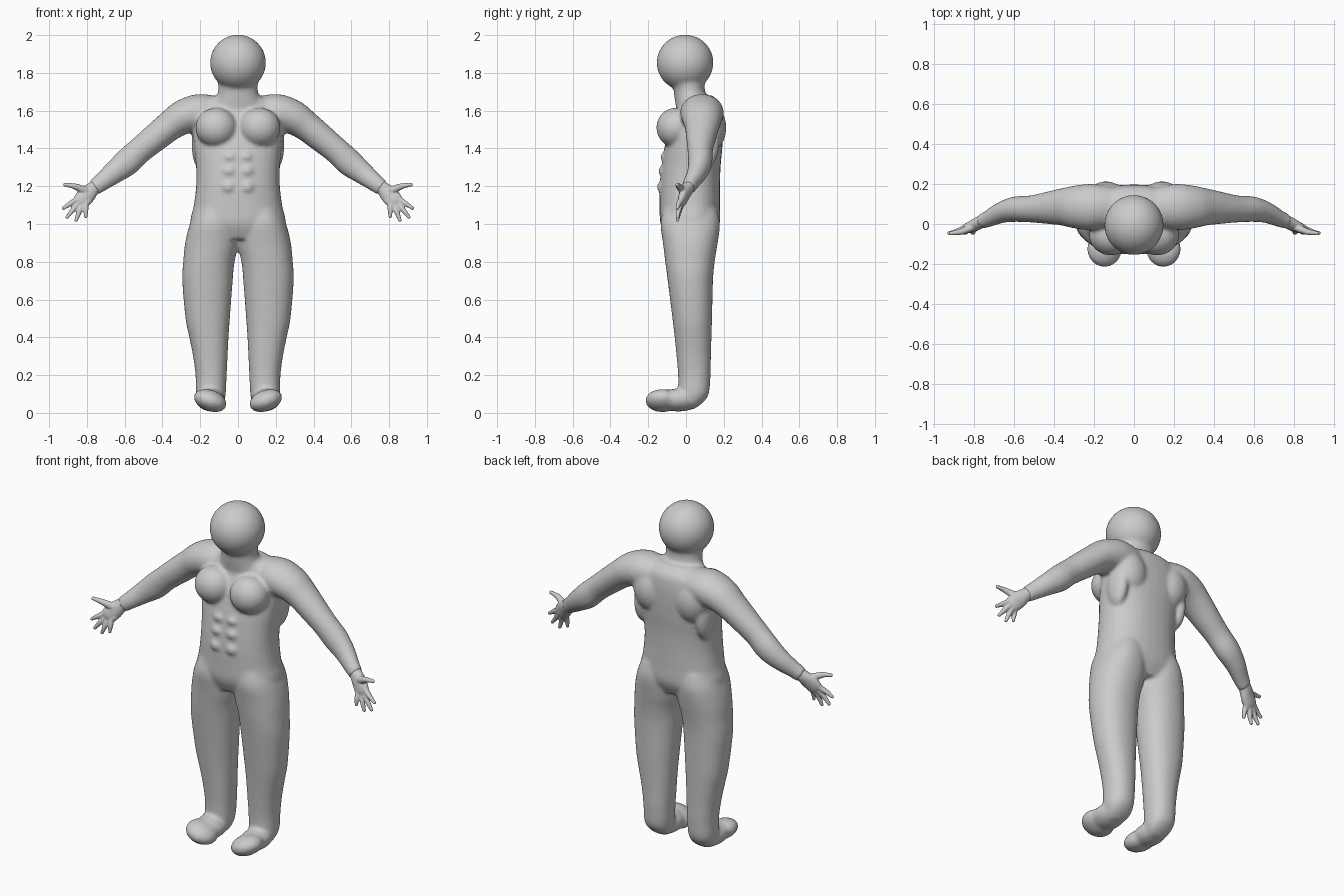
import bpy
import bmesh
from math import cos, sin, pi, radians
from mathutils import Matrix, Vector

cube = bpy.data.objects.get("Cube")
if cube:
    bpy.data.objects.remove(cube, do_unlink=True)

GREY = (0.6, 0.6, 0.6, 1)
clay = bpy.data.materials.new("clay grey")
clay.use_nodes = True
clay.diffuse_color = GREY
for node in clay.node_tree.nodes:
    if node.type == 'BSDF_PRINCIPLED':
        node.inputs["Base Color"].default_value = GREY


def refine(rings, steps=5):
    """Catmull-Rom interpolation of ring parameters."""
    pts = [Vector(r) for r in rings]
    pts = [pts[0]] + pts + [pts[-1]]
    out = []
    for a, b, c, d in zip(pts, pts[1:], pts[2:], pts[3:]):
        for i in range(steps):
            t = i / steps
            out.append((2 * b + (c - a) * t + (2 * a - 5 * b + 4 * c - d) * t ** 2
                        + (3 * b - a - 3 * c + d) * t ** 3) / 2)
    return out + [pts[-1]]


def loft(bm, rings, ref, power=2.0, sides=32):
    """Closed tube; each ring is (x, y, z, radius along ref, radius across)."""
    rings = refine(rings)
    centres = [Vector(r[:3]) for r in rings]
    loops = []
    for i, ring in enumerate(rings):
        along = centres[min(i + 1, len(rings) - 1)] - centres[max(i - 1, 0)]
        along.normalize()
        if ref.x:
            u, v = Vector((1, 0, 0)), Vector((0, 1, 0))  # level sections
        else:
            u = (ref - along * ref.dot(along)).normalized()
            v = along.cross(u)
        loop = []
        for k in range(sides):
            c, s = cos(2 * pi * k / sides), sin(2 * pi * k / sides)
            c = abs(c) ** (2 / power) * (1 if c > 0 else -1)
            s = abs(s) ** (2 / power) * (1 if s > 0 else -1)
            loop.append(bm.verts.new(centres[i] + u * c * ring[3] + v * s * ring[4]))
        loops.append(loop)
    for a, b in zip(loops, loops[1:]):
        for k in range(sides):
            n = (k + 1) % sides
            bm.faces.new((a[k], a[n], b[n], b[k]))
    bm.faces.new(loops[0])
    bm.faces.new(loops[-1])


def box_rings(rows):
    """Rows of (z, x min, x max, y front, y back) turned into loft rings."""
    return [((x0 + x1) / 2, (y0 + y1) / 2, z, (x1 - x0) / 2, (y1 - y0) / 2)
            for z, x0, x1, y0, y1 in rows]


def ball(bm, centre, radii, tilt=0):
    matrix = (Matrix.Translation(centre) @ Matrix.Rotation(radians(tilt), 4, 'Y')
              @ Matrix.Diagonal((*radii, 1)))
    bmesh.ops.create_uvsphere(bm, u_segments=40, v_segments=24, radius=1, matrix=matrix)


def flip_x(bm, geom):
    verts = [g for g in geom if isinstance(g, bmesh.types.BMVert)]
    bmesh.ops.scale(bm, vec=(-1, 1, 1), verts=verts)


def finish(bm, name, voxel, smoothing):
    """Fuse overlapping forms into one soft skin."""
    bmesh.ops.recalc_face_normals(bm, faces=bm.faces)
    mesh = bpy.data.meshes.new(name)
    bm.to_mesh(mesh)
    bm.free()
    obj = bpy.data.objects.new(name, mesh)
    bpy.context.collection.objects.link(obj)
    fuse = obj.modifiers.new("fuse", 'REMESH')
    fuse.mode = 'VOXEL'
    fuse.voxel_size = voxel
    soften = obj.modifiers.new("soften", 'SMOOTH')
    soften.factor = 0.5
    soften.iterations = smoothing
    bpy.context.view_layer.update()
    evaluated = obj.evaluated_get(bpy.context.evaluated_depsgraph_get())
    skin = bpy.data.meshes.new_from_object(evaluated)
    obj.modifiers.clear()
    obj.data = skin
    skin.materials.clear()
    skin.materials.append(clay)
    skin.polygons.foreach_set("use_smooth", [True] * len(skin.polygons))
    skin.update()


X, Y = Vector((1, 0, 0)), Vector((0, 1, 0))
body = bmesh.new()

# Leg
loft(body, box_rings([
    (1.08, .02, .22, -.12, .165), (1, 0, .255, -.135, .18), (.9, -.004, .28, -.122, .168),
    (.8, .018, .29, -.11, .152), (.7, .028, .295, -.097, .143), (.5, .043, .278, -.072, .138),
    (.4, .05, .258, -.06, .135), (.3, .055, .238, -.05, .132), (.2, .06, .225, -.042, .13),
    (.1, .065, .222, -.04, .12), (.05, .075, .205, -.03, .085), (.02, .1, .18, -.02, .04)]),
    X, 2.2)

# Foot
ball(body, (.147, -.125, .065), (.09, .09, .056), -20)
ball(body, (.146, -.04, .068), (.08, .12, .06), -10)

# Arm
loft(body, [
    (.08, .09, 1.59, .09, .08), (.2, .085, 1.59, .115, .098), (.29, .085, 1.565, .108, .092),
    (.36, .085, 1.52, .093, .08), (.435, .08, 1.46, .08, .075), (.52, .075, 1.39, .067, .07),
    (.59, .074, 1.325, .064, .072), (.66, .058, 1.27, .053, .06),
    (.73, .025, 1.215, .041, .047), (.765, .012, 1.19, .037, .043)], Y)

# Chest, shoulder blade and side muscle
ball(body, (.115, -.055, 1.51), (.11, .102, .105))
ball(body, (.14, .125, 1.51), (.1, .088, .13), 12)
ball(body, (.2, .1, 1.42), (.045, .075, .13))

# Stomach muscles
for z, x, y, height in ((1.355, .042, -.09, .03), (1.28, .047, -.1, .036),
                        (1.195, .05, -.107, .042)):
    ball(body, (x, y, z), (.044, .047, height))

# Mirror the paired forms
copy = bmesh.ops.duplicate(body, geom=body.verts[:] + body.edges[:] + body.faces[:])
flip_x(body, copy["geom"])

# Torso
loft(body, box_rings([(z, -w, w, front, back) for z, w, front, back in (
    (.92, .18, -.1, .14), (1, .25, -.135, .178), (1.1, .234, -.14, .18),
    (1.2, .222, -.14, .18), (1.3, .222, -.13, .183), (1.4, .232, -.115, .192),
    (1.5, .238, -.09, .197), (1.58, .23, -.06, .195), (1.64, .19, -.035, .182),
    (1.68, .12, -.03, .14))]), X, 2.3)

# Neck and head
loft(body, [(0, .04, 1.6, .15, .09), (0, .025, 1.67, .115, .086), (0, .017, 1.71, .105, .083),
            (0, .01, 1.75, .106, .09), (0, 0, 1.8, .11, .11)], X)
ball(body, (0, -.005, 1.854), (.148, .15, .148))
finish(body, "body", .01, 8)

# Hands
FINGERS = [((.862, 1.125), (.924, 1.084)), ((.85, 1.105), (.905, 1.036)),
           ((.83, 1.095), (.857, 1.02)), ((.805, 1.105), (.806, 1.04))]
for name, mirrored in (("left_hand", False), ("right_hand", True)):
    hand = bmesh.new()
    # Wrist and palm
    loft(hand, [(.745, .02, 1.205, .032, .036), (.77, .008, 1.185, .032, .038),
                (.8, -.008, 1.155, .028, .047), (.83, -.022, 1.122, .023, .045),
                (.845, -.028, 1.105, .014, .034)], Y)
    # Fingers
    for (bx, bz), (tx, tz) in FINGERS:
        loft(hand, [(bx - .02, -.02, bz + .02, .015, .015), (bx, -.028, bz, .016, .015),
                    ((bx + tx) / 2, -.04, (bz + tz) / 2, .014, .0135),
                    (tx, -.045, tz, .009, .009)], Y, sides=16)
        ball(hand, (tx, -.045, tz), (.01, .01, .01))
    # Thumb
    loft(hand, [(.785, -.005, 1.165, .022, .026), (.83, -.025, 1.185, .019, .021),
                (.87, -.04, 1.201, .015, .015), (.915, -.046, 1.208, .01, .01)], Y, sides=16)
    ball(hand, (.915, -.046, 1.208), (.011, .011, .011))
    if mirrored:
        flip_x(hand, hand.verts[:])
    finish(hand, name, .005, 3)
